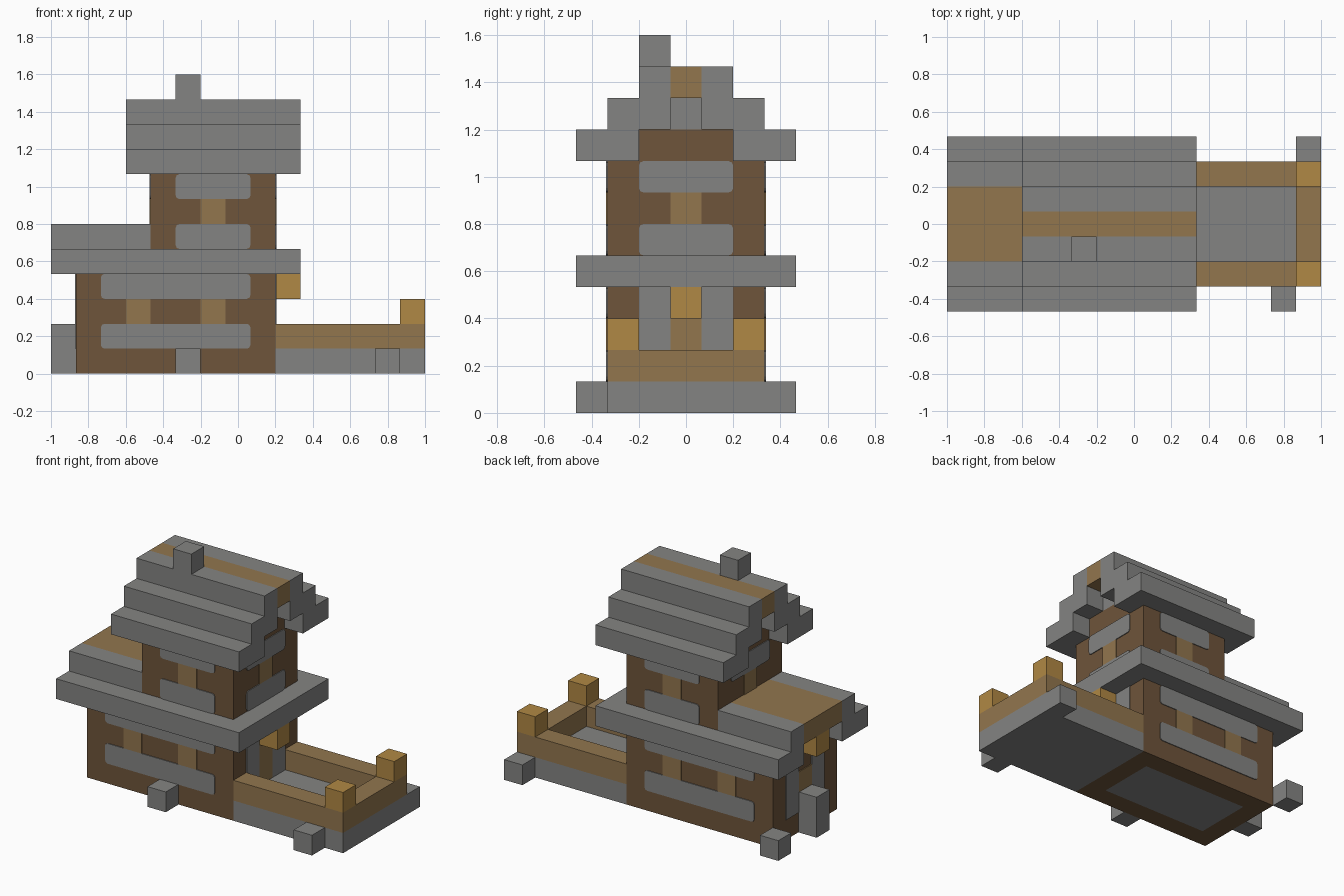
import bpy, bmesh
from mathutils import Vector

if "Cube" in bpy.data.objects:
    bpy.data.objects.remove(bpy.data.objects["Cube"], do_unlink=True)

U = 2 / 15                      # one building block
ORIGIN = Vector((-7.5, -3.5, 0))
T = 0.04                        # plate thickness in blocks


def material(name, r, g, b):
    m = bpy.data.materials.new(name)
    m.use_nodes = True
    m.diffuse_color = (r, g, b, 1)
    m.node_tree.nodes["Principled BSDF"].inputs["Base Color"].default_value = (r, g, b, 1)
    return m


STONE = material("stone grey", .231, .231, .225)
DARK = material("dark timber", .156, .089, .043)
PLANK = material("plank brown", .287, .181, .076)
GOLD = material("golden wood", .434, .246, .058)


def box(name, mat, x, y, z, round_axis=None):
    """Block spanning grid ranges; round_axis softens the corners of a plate."""
    lo, hi = Vector((x[0], y[0], z[0])), Vector((x[1], y[1], z[1]))
    bm = bmesh.new()
    bmesh.ops.create_cube(bm, size=1)
    for v in bm.verts:
        v.co = Vector([(lo[a] + hi[a]) / 2 + v.co[a] * (hi[a] - lo[a]) for a in range(3)])
        v.co = (v.co + ORIGIN) * U
    if round_axis is not None:
        edges = [e for e in bm.edges
                 if abs((e.verts[0].co - e.verts[1].co).normalized()[round_axis]) > .9]
        bmesh.ops.bevel(bm, geom=edges, offset=.02, segments=2, profile=.5, affect='EDGES')
    mesh = bpy.data.meshes.new(name)
    bm.to_mesh(mesh)
    bm.free()
    mesh.materials.append(mat)
    ob = bpy.data.objects.new(name, mesh)
    bpy.context.collection.objects.link(ob)


def pair(name, mat, x, y, z, round_axis=None):
    """The same block at the front and mirrored at the back."""
    box("front_" + name, mat, x, y, z, round_axis)
    box("back_" + name, mat, x, (7 - y[1], 7 - y[0]), z, round_axis)


# Ground floor: timber sill around a stone floor, then solid walls
pair("sill", DARK, (1, 9), (1, 2), (0, 1))
box("right_sill", DARK, (1, 2), (2, 5), (0, 1))
box("left_sill", DARK, (8, 9), (2, 5), (0, 1))
box("stone_floor", STONE, (2, 8), (2, 5), (0, 1))
box("lower_walls", DARK, (1, 9), (1, 6), (1, 4))
for k in (1, 3):
    pair("lower_panel", STONE, (2, 8), (1 - T, 1), (k, k + 1), 1)
for i in (3, 6):
    pair("lower_window", PLANK, (i, i + 1), (1 - T, 1), (2, 3))
for side, x in (("right", (1 - T, 1)), ("left", (9, 9 + T))):
    pair(side + "_door_surround", STONE, x, (2, 3), (1, 4))
    box(side + "_door", PLANK, x, (3, 4), (1, 3))

# Terrace with rim and corner posts
box("terrace_floor", STONE, (9, 15), (1, 6), (0, 1))
pair("terrace_rim", PLANK, (9, 14), (1, 2), (1, 2))
box("terrace_end_rim", PLANK, (14, 15), (1, 6), (1, 2))
pair("terrace_post", GOLD, (14, 15), (1, 2), (2, 3))

# Loose stone blocks around the base
box("front_step", STONE, (5, 6), (0, 1), (0, 1))
box("terrace_front_step", STONE, (13, 14), (0, 1), (0, 1))
box("terrace_back_step", STONE, (14, 15), (6, 7), (0, 1))
box("back_corner_step", STONE, (0, 1), (6, 7), (0, 1))
box("right_pillar", STONE, (0, 1), (3, 4), (0, 2))

# Door brackets
box("left_bracket", GOLD, (9, 10), (3, 4), (3, 4))
box("right_bracket", GOLD, (0, 1), (3, 4), (4, 5))

# Lower roof
pair("lower_eave", STONE, (0, 9), (0, 2), (4, 5))
box("left_eave", STONE, (9, 10), (0, 7), (4, 5))
box("lower_gable", DARK, (1, 9), (2, 5), (4, 5))
pair("lower_roof_step", STONE, (0, 4), (1, 2), (5, 6))
box("lower_ridge", PLANK, (0, 4), (2, 5), (5, 6))

# Upper floor
box("upper_walls", DARK, (4, 9), (1, 6), (5, 8))
for k in (5, 7):
    pair("upper_panel", STONE, (5, 8), (1 - T, 1), (k, k + 1), 1)
pair("upper_window", PLANK, (6, 7), (1 - T, 1), (6, 7))
box("left_low_panel", STONE, (9, 9 + T), (2, 5), (5, 6), 0)
for side, x in (("right", (4 - T, 4)), ("left", (9, 9 + T))):
    box(side + "_upper_panel", STONE, x, (2, 5), (7, 8), 0)
    box(side + "_upper_window", PLANK, x, (3, 4), (6, 7))

# Upper stepped roof
for n in range(2):
    pair("upper_roof_step", STONE, (3, 10), (n, n + 2), (8 + n, 9 + n))
pair("upper_roof_top", STONE, (3, 10), (2, 3), (10, 11))
box("upper_ridge", PLANK, (3, 10), (3, 4), (10, 11))
box("upper_gable", DARK, (4, 9), (2, 5), (8, 9))
box("gable_stone", STONE, (4, 9), (3, 4), (9, 10))
box("chimney", STONE, (5, 6), (2, 3), (11, 12))
